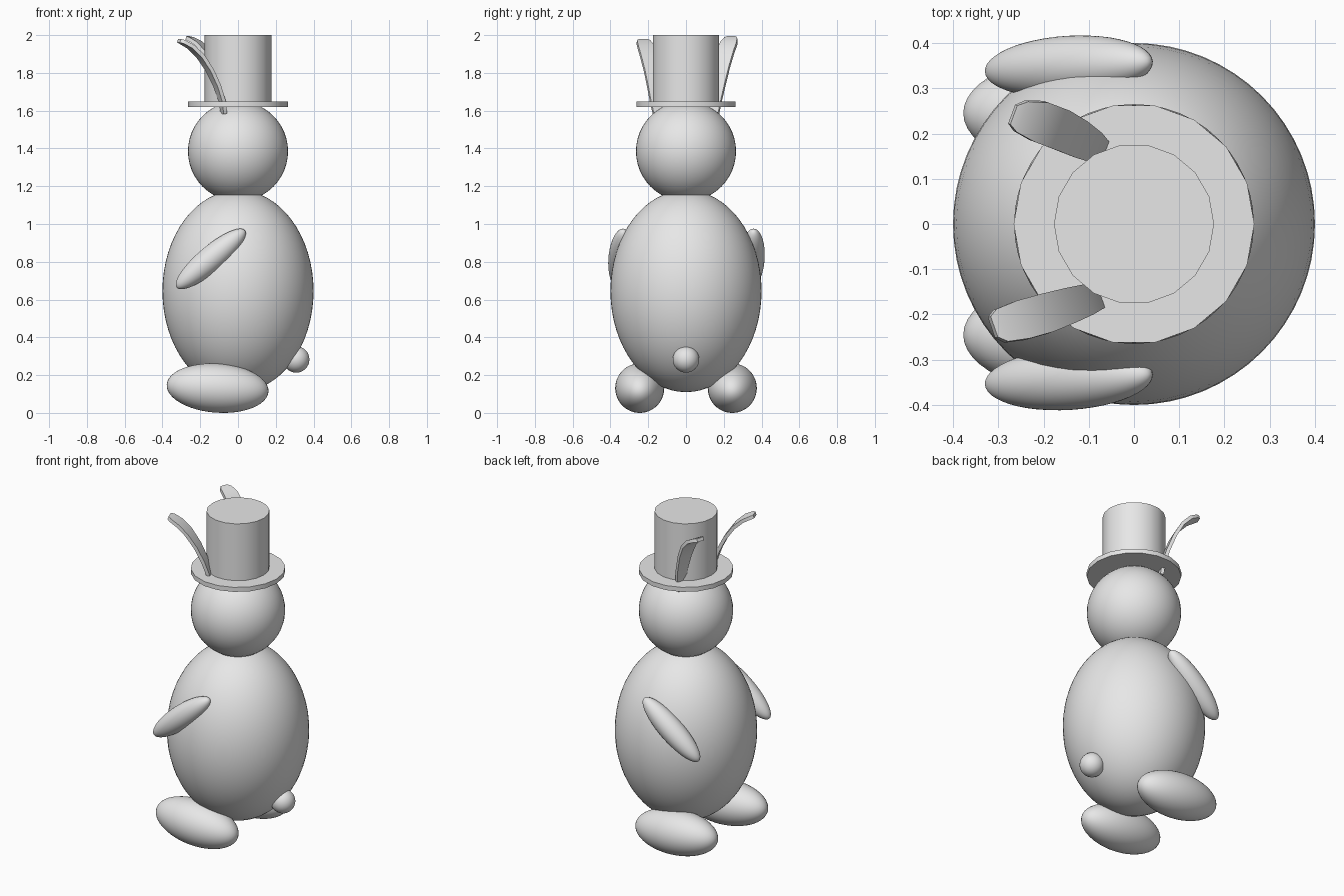
import bpy, bmesh
from math import radians
from mathutils import Vector

if "Cube" in bpy.data.objects:
    bpy.data.objects.remove(bpy.data.objects["Cube"])

grey = bpy.data.materials.new("plain_grey")
grey.diffuse_color = (0.8, 0.8, 0.8, 1)
grey.use_nodes = True
grey.node_tree.nodes["Principled BSDF"].inputs["Base Color"].default_value = grey.diffuse_color


def finish(obj, name):
    obj.name = name
    obj.data.materials.append(grey)
    bpy.ops.object.select_all(action='DESELECT')
    obj.select_set(True)
    bpy.context.view_layer.objects.active = obj
    bpy.ops.object.shade_smooth_by_angle(angle=radians(30))


def ellipsoid(name, loc, radii, rot=(0, 0, 0), seg=48):
    bpy.ops.mesh.primitive_uv_sphere_add(segments=seg, ring_count=seg // 2, radius=1, location=loc,
                                         rotation=[radians(a) for a in rot])
    obj = bpy.context.object
    obj.scale = radii
    finish(obj, name)


def disc(name, r, z0, z1):
    # 18 sides with a corner on the x axis
    bpy.ops.mesh.primitive_cylinder_add(vertices=18, radius=r, depth=z1 - z0,
                                        location=(0, 0, (z0 + z1) / 2),
                                        rotation=(0, 0, radians(90)))
    finish(bpy.context.object, name)


def ear(name, path, across, thick=0.02):
    # flat tapering strip swept along (x, y, z, half width)
    bm = bmesh.new()
    pts = [Vector(p[:3]) for p in path]
    u = Vector(across).normalized()
    rings = []
    for i, p in enumerate(pts):
        tangent = pts[min(i + 1, len(pts) - 1)] - pts[max(i - 1, 0)]
        n = tangent.cross(u).normalized() * thick / 2
        w = u * path[i][3]
        rings.append([bm.verts.new(p + q) for q in (w + n, n - w, -w - n, w - n)])
    for a, b in zip(rings, rings[1:]):
        for k in range(4):
            m = (k + 1) % 4
            bm.faces.new((a[k], a[m], b[m], b[k]))
    bm.faces.new(rings[0])
    bm.faces.new(rings[-1])
    bmesh.ops.recalc_face_normals(bm, faces=bm.faces)
    me = bpy.data.meshes.new(name)
    bm.to_mesh(me)
    bm.free()
    obj = bpy.data.objects.new(name, me)
    bpy.context.collection.objects.link(obj)
    finish(obj, name)


# Body, head and tail
ellipsoid("body", (0, 0, 0.645), (0.4, 0.4, 0.535), seg=64)
ellipsoid("head", (0, 0, 1.385), (0.265, 0.265, 0.265))
ellipsoid("tail", (0.308, 0, 0.283), (0.07, 0.07, 0.07), seg=32)

# Feet and arms (both arms share the same slight yaw)
for side, s, arm_y in (("left", -1, -0.343), ("right", 1, 0.348)):
    ellipsoid(side + "_foot", (-0.108, s * 0.245, 0.131), (0.27, 0.13, 0.13), (0, 4, 0))
    ellipsoid(side + "_arm", (-0.144, arm_y, 0.815), (0.236, 0.068, 0.068), (0, -40, 3.5))

# Top hat
disc("hat_brim", 0.266, 1.62, 1.648)
disc("hat_crown", 0.177, 1.64, 2.0)

# Ears, curving back over the brim
ear("left_ear", [(-0.074, -0.150, 1.583, 0.024), (-0.084, -0.160, 1.650, 0.030),
                 (-0.110, -0.170, 1.730, 0.035), (-0.150, -0.183, 1.815, 0.040),
                 (-0.200, -0.199, 1.890, 0.044), (-0.250, -0.213, 1.938, 0.044),
                 (-0.295, -0.225, 1.964, 0.038), (-0.312, -0.228, 1.970, 0.024)],
    (-0.33, 0.94, 0))
ear("right_ear", [(-0.070, 0.150, 1.583, 0.024), (-0.075, 0.158, 1.650, 0.030),
                  (-0.092, 0.172, 1.730, 0.035), (-0.125, 0.190, 1.830, 0.042),
                  (-0.165, 0.210, 1.910, 0.046), (-0.210, 0.227, 1.958, 0.046),
                  (-0.250, 0.238, 1.980, 0.036), (-0.268, 0.242, 1.985, 0.022)],
    (0.35, 0.94, 0))
